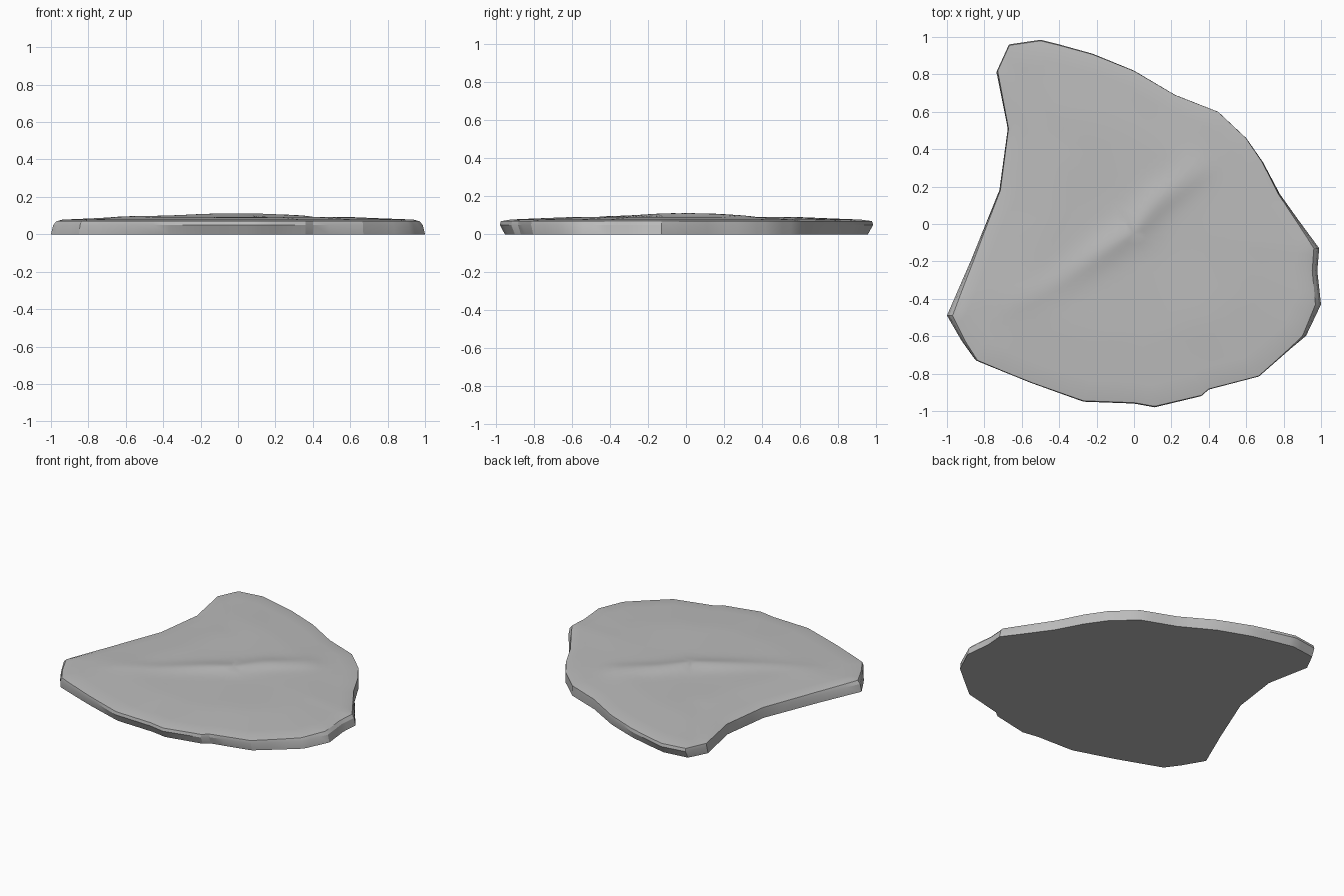
import bpy, bmesh, math
from mathutils import Vector

if "Cube" in bpy.data.objects:
    bpy.data.objects.remove(bpy.data.objects["Cube"])

# Outline of the slab seen from above, clockwise
OUTLINE = [(-.67, .96), (-.5, .985), (-.4, .96), (-.22, .91), (0, .82), (.22, .69),
           (.45, .6), (.6, .46), (.69, .33), (.78, .16), (.88, .02), (.99, -.13),
           (.98, -.25), (1, -.43), (.92, -.6), (.67, -.815), (.4, -.885), (.36, -.92),
           (.11, -.98), (0, -.96), (-.27, -.95), (-.55, -.85), (-.85, -.73),
           (-.92, -.63), (-1, -.49), (-.87, -.19), (-.72, .18), (-.675, .51), (-.735, .82)]
# Crest line running diagonally over the top, and a second one to the back corner
CREST = [(-.65, -.43), (-.4, -.31), (-.15, -.13), (.0, -.03), (.12, .12), (.34, .29)]
SPUR = [(-.62, .82), (-.52, .6), (-.42, .45)]


def line_distance(p, line):
    best = 9
    for a, b in zip(line, line[1:]):
        a, b = Vector(a), Vector(b)
        t = max(0, min(1, (p - a).dot(b - a) / (b - a).length_squared))
        best = min(best, (p - a - (b - a) * t).length)
    return best


def top_height(x, y, s):
    p = Vector((x, y))
    z = .076 + .016 * min(1, (1 - s) / .4)
    z += .016 * math.exp(-(line_distance(p, CREST) / .08) ** 2) * math.exp(-(p.length / .45) ** 2)
    z += .004 * math.exp(-(line_distance(p, CREST) / .07) ** 2)
    z -= .005 * math.exp(-(line_distance(p, SPUR) / .08) ** 2)
    z += .0015 * math.sin(9 * x + 3 * y) * math.sin(8 * y - 2 * x) * (1 - s)
    return z


# Evenly split outline
pts = []
for a, b in zip(OUTLINE, OUTLINE[1:] + OUTLINE[:1]):
    for k in range(3):
        pts.append(Vector(a).lerp(Vector(b), k / 3))

bm = bmesh.new()
centre = Vector((0, -.05))
rings = []
# Rim: underside edge, widest line and upper edge
for fx, fy, z in ((0, .03, 0), (.012, 0, .05), (.03, .006, .07)):
    rings.append([bm.verts.new((p.x * (1 - fx * p.x ** 4), p.y * (1 - fy * p.y ** 4), z)) for p in pts])
# Top surface: rings shrinking to the centre
for i in range(1, 16):
    s = 1 - i / 16
    s = min(s, .955)
    ring = []
    for p in pts:
        q = centre + (p - centre) * s
        ring.append(bm.verts.new((q.x, q.y, top_height(q.x, q.y, s))))
    rings.append(ring)

n = len(pts)
for lo, hi in zip(rings, rings[1:]):
    for i in range(n):
        j = (i + 1) % n
        bm.faces.new((lo[i], lo[j], hi[j], hi[i]))
bm.faces.new(rings[0])
tip = bm.verts.new((centre.x, centre.y, top_height(centre.x, centre.y, 0)))
for i in range(n):
    bm.faces.new((rings[-1][i], rings[-1][(i + 1) % n], tip))
bmesh.ops.recalc_face_normals(bm, faces=bm.faces)

mesh = bpy.data.meshes.new("stone_slab")
bm.to_mesh(mesh)
bm.free()
slab = bpy.data.objects.new("stone_slab", mesh)
bpy.context.collection.objects.link(slab)

# Plain grey stone
stone = bpy.data.materials.new("grey_stone")
stone.diffuse_color = (.5, .5, .5, 1)
stone.use_nodes = True
stone.node_tree.nodes["Principled BSDF"].inputs["Base Color"].default_value = stone.diffuse_color
mesh.materials.append(stone)

bpy.context.view_layer.objects.active = slab
slab.select_set(True)
bpy.ops.object.shade_smooth_by_angle(angle=math.radians(25))
